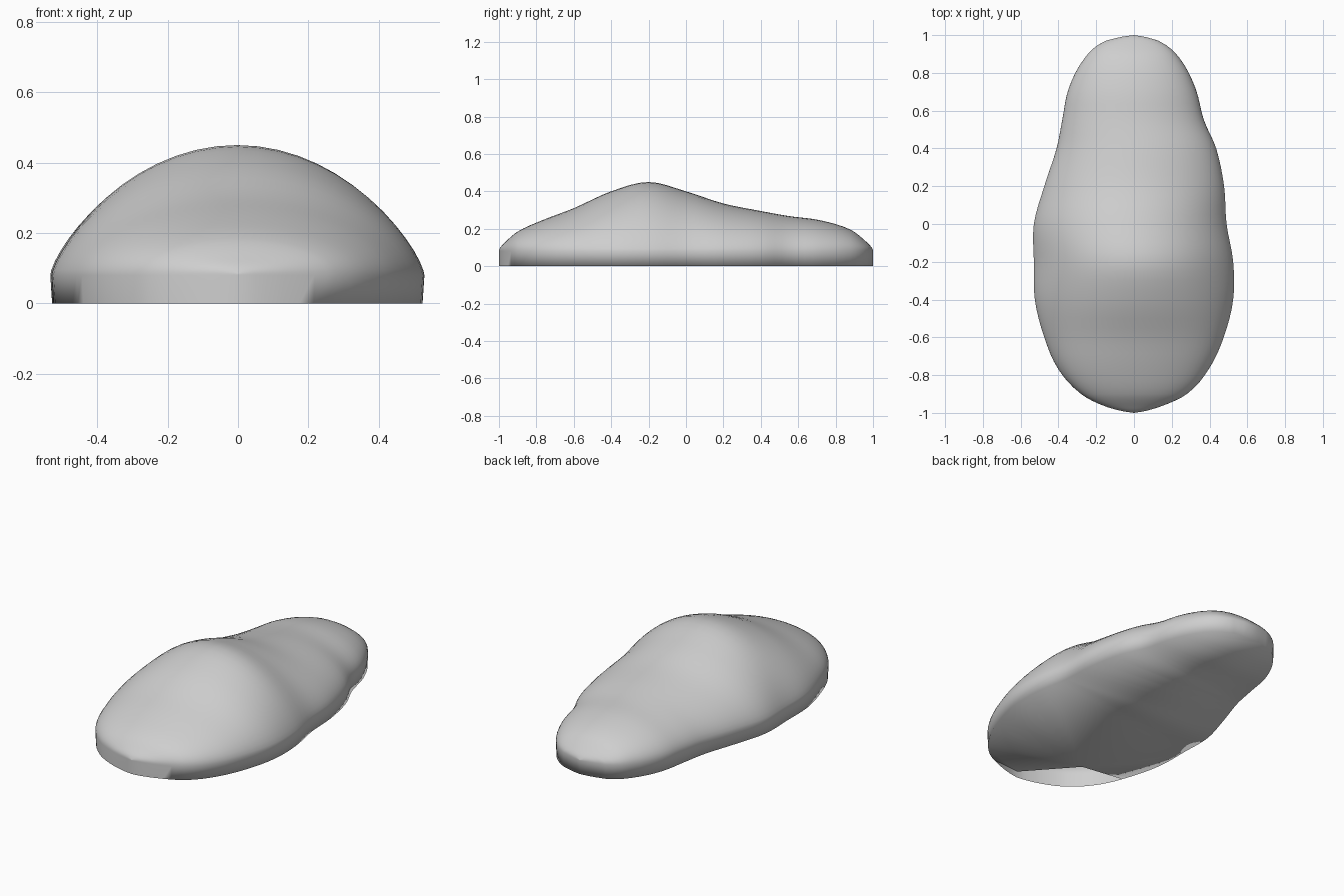
import bpy, bmesh, math

if "Cube" in bpy.data.objects:
    bpy.data.objects.remove(bpy.data.objects["Cube"])

# Stations along the length: y, left edge, right edge, crest height
STATIONS = [
    (-1.0, 0.0, 0.0, .085), (-.97, -.14, .13, .125), (-.9, -.28, .28, .185),
    (-.77, -.40, .395, .245), (-.6, -.475, .475, .31), (-.4, -.525, .525, .40),
    (-.2, -.53, .525, .45), (0, -.53, .49, .40), (.2, -.475, .477, .335),
    (.4, -.41, .435, .295), (.55, -.38, .37, .268), (.72, -.345, .325, .245),
    (.88, -.26, .24, .195), (.97, -.15, .13, .125), (1.0, 0.0, 0.0, .085)]
STEPS, ARC, RIM = 4, 28, .08
# Inner edge of the gap in the underside, from left rim to front rim
GAP = [(-.2, -.68), (.04, -.95)]
GAP_LEFT_Y, GAP_RIGHT_Y = -.66, -.95


def slope(i, k):
    """Finite-difference slope of column k at station i."""
    a, b = STATIONS[max(i - 1, 0)], STATIONS[min(i + 1, len(STATIONS) - 1)]
    return (b[k] - a[k]) / (b[0] - a[0])


def station(i, t):
    """Smooth blend between station i and i + 1."""
    a, b = STATIONS[i], STATIONS[i + 1]
    d = b[0] - a[0]
    out = [a[0] + d * t]
    for k in (1, 2, 3):
        if i == 0:                               # rounded tips
            out.append(a[k] + (b[k] - a[k]) * t ** .7)
        elif i == len(STATIONS) - 2:
            out.append(b[k] + (a[k] - b[k]) * (1 - t) ** .7)
        else:
            out.append(a[k] * (2*t**3 - 3*t**2 + 1) + b[k] * (3*t**2 - 2*t**3)
                       + d * slope(i, k) * (t**3 - 2*t**2 + t)
                       + d * slope(i + 1, k) * (t**3 - t**2))
    return out


def section(y, left, right, h):
    """Domed arch standing on a short upright rim."""
    c, w = (left + right) / 2, (right - left) / 2
    p = .6 + 2 * h
    arch = []
    for j in range(ARC + 1):
        a = math.pi * j / ARC
        s = max(math.sin(a), 0.0)
        arch.append((c + w * math.cos(a), y, RIM + (h - RIM) * s ** p))
    return [(c + w * .99, y, 0)] + arch + [(c - w * .99, y, 0)]


rows = [section(*station(i, t / STEPS))
        for i in range(len(STATIONS) - 1) for t in range(STEPS)]
rows.append(section(*STATIONS[-1]))

# Domed shell
bm = bmesh.new()
grid = [[bm.verts.new(p) for p in r] for r in rows]
for r0, r1 in zip(grid, grid[1:]):
    for j in range(len(r0) - 1):
        bm.faces.new((r0[j], r1[j], r1[j + 1], r0[j + 1]))

# Flat underside, open in a small area at the front left
right_rim = [r[0] for r in grid if r[0].co.y > GAP_RIGHT_Y]
left_rim = [r[-1] for r in grid[:-1] if r[-1].co.y > GAP_LEFT_Y]
inner = [bm.verts.new((x, y, 0)) for x, y in GAP]
base = bm.faces.new(right_rim + left_rim[::-1] + inner)
base.normal_update()
if base.normal.z > 0:
    base.normal_flip()
bmesh.ops.triangulate(bm, faces=[base])
bmesh.ops.remove_doubles(bm, verts=bm.verts, dist=.0005)
bmesh.ops.dissolve_degenerate(bm, edges=bm.edges, dist=.0005)

mesh = bpy.data.meshes.new("rock")
bm.to_mesh(mesh)
bm.free()
mesh.shade_smooth()

grey = bpy.data.materials.new("light_grey")
grey.diffuse_color = (.62, .62, .62, 1)
grey.use_nodes = True
grey.node_tree.nodes["Principled BSDF"].inputs["Base Color"].default_value = grey.diffuse_color
mesh.materials.append(grey)
bpy.context.collection.objects.link(bpy.data.objects.new("rock", mesh))
